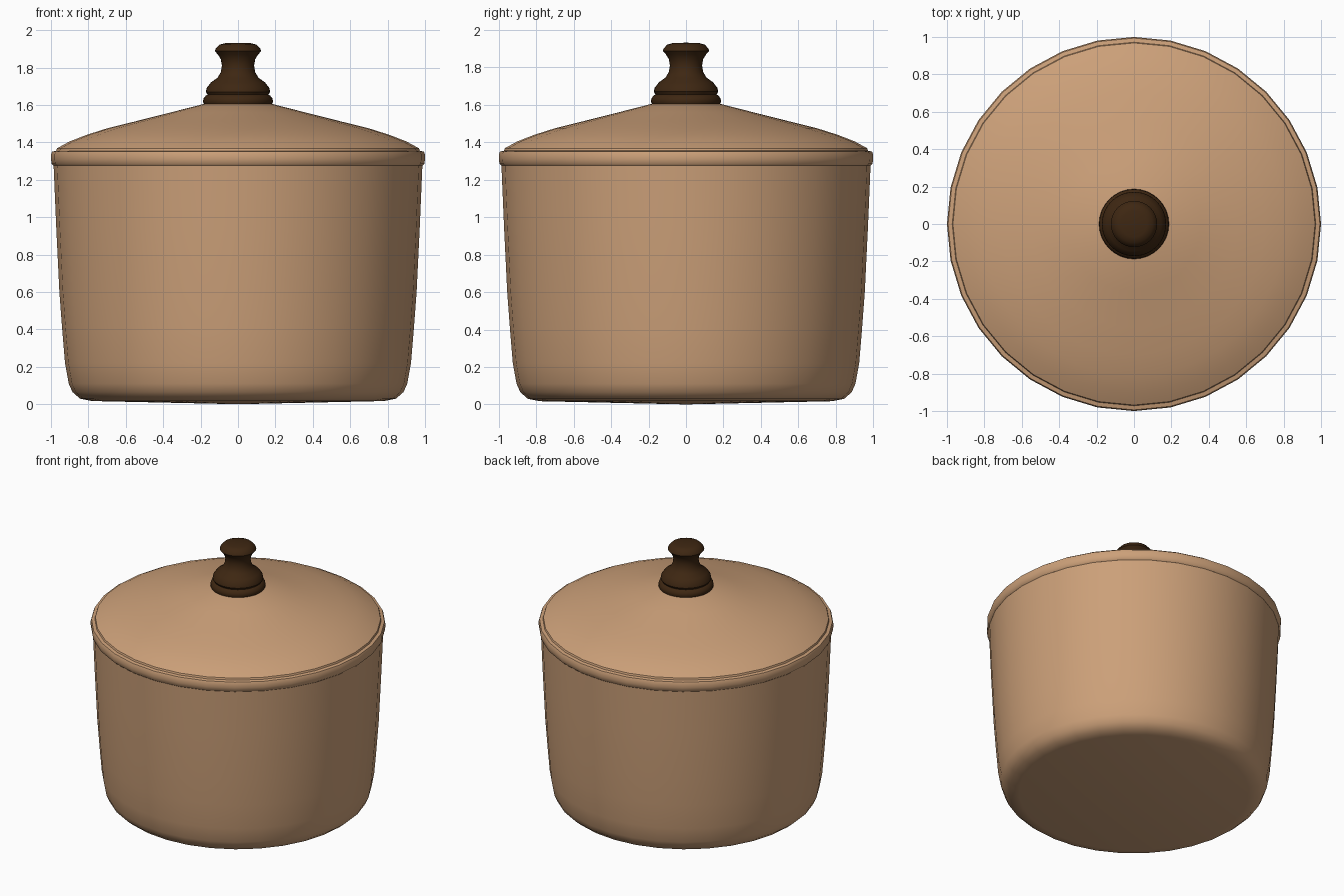
import bpy, bmesh, math

if "Cube" in bpy.data.objects:
    bpy.data.objects.remove(bpy.data.objects["Cube"])


def material(name, rgb):
    m = bpy.data.materials.new(name)
    m.diffuse_color = (*rgb, 1)
    m.use_nodes = True
    m.node_tree.nodes["Principled BSDF"].inputs["Base Color"].default_value = m.diffuse_color
    return m


def lathe(name, profile, mat, segs=32, angle=40):
    """Revolve an (r, z) profile around z; r = 0 makes a pole."""
    bm = bmesh.new()
    rings = []
    for r, z in profile:
        n = 1 if r == 0 else segs
        rings.append([bm.verts.new((r * math.cos(2 * math.pi * i / segs),
                                    r * math.sin(2 * math.pi * i / segs), z)) for i in range(n)])
    for a, b in zip(rings, rings[1:]):
        for i in range(segs):
            j = (i + 1) % segs
            quad = [a[i % len(a)], a[j % len(a)], b[j % len(b)], b[i % len(b)]]
            bm.faces.new(list(dict.fromkeys(quad)))
    bmesh.ops.recalc_face_normals(bm, faces=bm.faces)
    me = bpy.data.meshes.new(name)
    bm.to_mesh(me)
    bm.free()
    me.materials.append(mat)
    ob = bpy.data.objects.new(name, me)
    bpy.context.collection.objects.link(ob)
    bpy.ops.object.select_all(action='DESELECT')
    ob.select_set(True)
    bpy.context.view_layer.objects.active = ob
    bpy.ops.object.shade_smooth_by_angle(angle=math.radians(angle))
    return ob


clay = material("tan_clay", (0.60, 0.35, 0.19))
wood = material("dark_brown_wood", (0.048, 0.020, 0.006))

# Pot with slightly flared wall, closed under the lid
lathe("pot_body", [(0, 0), (0.78, 0.017), (0.845, 0.03), (0.885, 0.065), (0.905, 0.11),
                   (0.925, 0.22), (0.94, 0.40), (0.955, 0.60), (0.972, 0.95),
                   (0.986, 1.28), (0.90, 1.30), (0, 1.30)], clay)

# Lid with rounded rim band and gently swept crown
lathe("lid", [(0, 1.275), (0.986, 1.275), (0.996, 1.285), (1.0, 1.31), (1.0, 1.335),
              (0.994, 1.35), (0.972, 1.355), (0.968, 1.368), (0.90, 1.405), (0.81, 1.44), (0.70, 1.475),
              (0.55, 1.512), (0.36, 1.56), (0.18, 1.606), (0, 1.62)], clay)

# Turned knob
lathe("lid_knob", [(0, 1.60), (0.18, 1.60), (0.187, 1.615), (0.185, 1.635), (0.172, 1.65),
                   (0.163, 1.655), (0.172, 1.67), (0.168, 1.69), (0.145, 1.72),
                   (0.11, 1.745), (0.092, 1.775), (0.086, 1.81), (0.092, 1.845),
                   (0.108, 1.87), (0.124, 1.888), (0.12, 1.90), (0.10, 1.922),
                   (0.07, 1.93), (0, 1.932)], wood)
